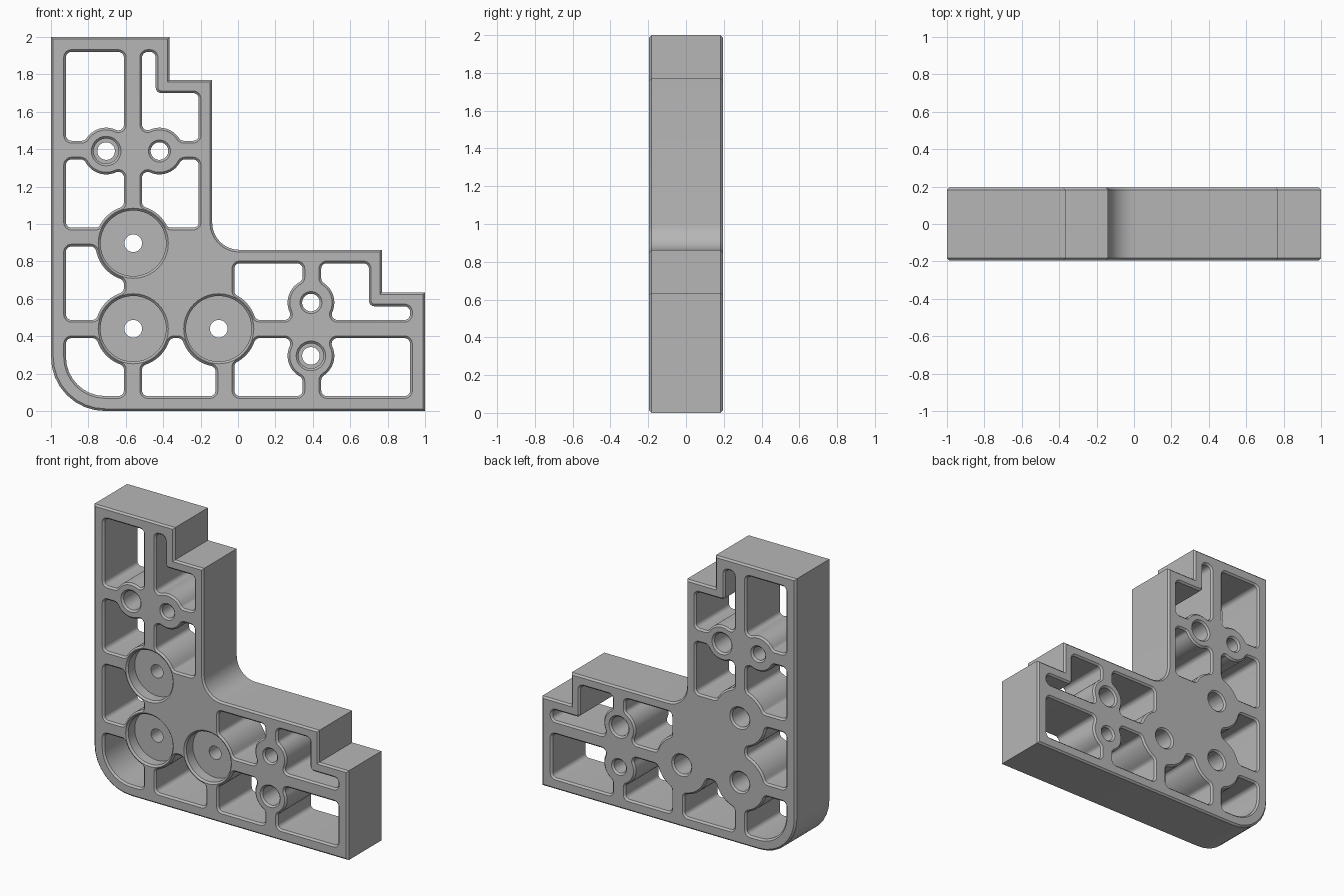
import bpy
import bmesh
import math
from mathutils import Vector, geometry

cube = bpy.data.objects.get("Cube")
if cube:
    bpy.data.objects.remove(cube, do_unlink=True)

HALF = 0.195      # half thickness
CH = 0.012        # chamfer
FILLET = 0.03
BORE, SEAT, CUP = 0.047, 0.067, 0.175

# Walls are named by travel direction, counter-clockwise around an opening
INWARD = {"down": Vector((1, 0)), "right": Vector((0, 1)),
          "up": Vector((-1, 0)), "left": Vector((0, -1))}

# Round bosses, in coordinates measured from the lower left corner
boss_a = (Vector((0.295, 1.39)), 0.125)
boss_b = (Vector((0.58, 1.39)), 0.125)
hub = (Vector((0.44, 0.44)), 0.203)
hub_up = (Vector((0.44, 0.897)), 0.203)


def is_line(edge):
    return isinstance(edge[0], str)


def axis_of(edge):
    return 0 if INWARD[edge[0]].x else 1


def meet(a, b, r, hint):
    """Centre of the fillet of radius r between two neighbouring edges."""
    if is_line(a) and is_line(b):
        na, nb = INWARD[a[0]], INWARD[b[0]]
        if na.x * nb.y - na.y * nb.x < 0:
            r = -r
        p = Vector((0, 0))
        for e in (a, b):
            k = axis_of(e)
            p[k] = e[1] + r * INWARD[e[0]][k]
        return p
    line, ring = (a, b) if is_line(a) else (b, a)
    k = axis_of(line)
    p, q = Vector((0, 0)), Vector((1, 1))
    p[k] = q[k] = line[1] + r * INWARD[line[0]][k]
    hits = geometry.intersect_line_sphere_2d(p, q, ring[0], ring[1] + r, False)
    return min((h for h in hits if h), key=lambda h: (h - hint).length)


def touch(edge, p):
    if is_line(edge):
        t = p.copy()
        t[axis_of(edge)] = edge[1]
        return t
    return edge[0] + (p - edge[0]).normalized() * edge[1]


def arc(centre, p, q, step):
    a, b = p - centre, q - centre
    start = math.atan2(a.y, a.x)
    sweep = math.remainder(math.atan2(b.y, b.x) - start, math.tau)
    n = max(2, math.ceil(abs(sweep) / step))
    return [centre + Vector((math.cos(start + sweep * i / n),
                             math.sin(start + sweep * i / n))) * a.length
            for i in range(n + 1)]


def outline(edges, hint=(0, 0), radius=FILLET):
    """Closed filleted loop; a line's third entry is the next corner's radius."""
    hint = Vector(hint)
    corners = []
    for i, a in enumerate(edges):
        b = edges[(i + 1) % len(edges)]
        r = a[2] if len(a) > 2 else radius
        c = meet(a, b, r, hint)
        corners.append([c] if r == 0 else arc(c, touch(a, c), touch(b, c), 0.2))
    loop = []
    for i, edge in enumerate(edges):
        if not is_line(edge):
            loop += arc(edge[0], corners[i - 1][-1], corners[i][0], 0.1)[1:-1]
        loop += corners[i]
    return loop


def inset(loop, d):
    """Shift a counter-clockwise loop to its inner side by d."""
    out = []
    for i, p in enumerate(loop):
        a = (p - loop[i - 1]).normalized()
        b = (loop[(i + 1) % len(loop)] - p).normalized()
        na, nb = Vector((-a.y, a.x)), Vector((-b.y, b.x))
        out.append(p + (na + nb) * (d / (1 + na.dot(nb))))
    return out


def swap(loop):
    """Mirror a loop across the diagonal of the bracket."""
    return [Vector((p.y, p.x)) for p in reversed(loop)]


bm = bmesh.new()
front_rim, back_rim = [], []


def wall(loop, profile):
    """Skin a wall through (inset, depth) stations and keep its rims."""
    rings = [[bm.verts.new((p.x - 1, y, p.y)) for p in inset(loop, d)]
             for d, y in profile]
    n = len(loop)
    for lo, hi in zip(rings, rings[1:]):
        for i in range(n):
            j = (i + 1) % n
            bm.faces.new((lo[i], lo[j], hi[j], hi[i]))
    for ring, rim in ((rings[0], front_rim), (rings[-1], back_rim)):
        rim.extend(bm.edges.get((ring[i - 1], ring[i])) for i in range(n))


def through(d):
    return [(d, -HALF), (0, CH - HALF), (0, HALF - CH), (d, HALF)]


def hole(centre, stations):
    """Turned hole from (radius, depth) stations."""
    loop = [centre + Vector((math.cos(t), math.sin(t))) * BORE
            for t in (math.tau * i / 40 for i in range(40))]
    wall(loop, [(BORE - r, y) for r, y in stations])


# Outer wall of the stepped L shape
wall(outline([("down", 0, 0.29), ("right", 0), ("up", 2), ("left", 0.635),
              ("up", 1.77), ("left", 0.862, 0.145), ("up", 0.862),
              ("left", 1.77), ("up", 0.635), ("left", 2)], radius=0),
     through(CH))

# Lightening pockets of the upright arm, repeated in the other arm
L, M, N, R = 0.08, 0.39, 0.487, 0.79
pockets = [
    outline([("down", L), ("right", 1.445), boss_a, ("up", M),
             ("left", 1.92)], (0.235, 1.69)),
    outline([("down", N), boss_b, ("right", 1.445), ("up", R),
             ("left", 1.70), ("up", 0.56), ("left", 1.92)], (0.65, 1.6)),
    outline([("down", L), ("right", 0.98), hub_up, ("up", M), boss_a,
             ("left", 1.345)], (0.235, 1.16)),
    outline([("down", N), hub_up, ("right", 0.98), ("up", R),
             ("left", 1.345), boss_b], (0.64, 1.16)),
    outline([("down", L), ("right", N), hub, ("up", M), hub_up,
             ("left", 0.88)], (0.235, 0.685)),
]
for pocket in pockets:
    wall(pocket, through(-CH))
    wall(swap(pocket), through(-CH))

# Corner pocket
wall(outline([("down", L, 0.21), ("right", L), ("up", M), hub, ("left", M)],
             (0.235, 0.235)), through(-CH))

# Cupped hub holes, with a wider bore from the back
floor, ledge = 0.085 - HALF, 0.0
cup = [(CUP + CH, -HALF), (CUP, CH - HALF), (CUP, floor), (BORE, floor),
       (BORE, ledge), (SEAT, ledge), (SEAT, HALF - CH), (SEAT + CH, HALF)]
for centre in (hub[0], hub_up[0], hub_up[0].yx):
    hole(centre, cup)

# Bolt holes, seated from the front or from the back
seated = [(SEAT + CH, -HALF), (SEAT, CH - HALF), (SEAT, 0.05), (BORE, 0.05),
          (BORE, HALF - CH), (BORE + CH, HALF)]
reverse_seated = [(r, -y) for r, y in reversed(seated)]
for (centre, _), profile in ((boss_a, seated), (boss_b, reverse_seated)):
    hole(centre, profile)
    hole(centre.yx, profile)

# Flat front and back faces
for rim, side in ((front_rim, -1), (back_rim, 1)):
    bmesh.ops.triangle_fill(bm, use_beauty=True, use_dissolve=False,
                            edges=rim, normal=(0, side, 0))
bmesh.ops.recalc_face_normals(bm, faces=bm.faces)

mesh = bpy.data.meshes.new("corner_bracket")
bm.to_mesh(mesh)
bm.free()
bracket = bpy.data.objects.new("corner_bracket", mesh)
bpy.context.collection.objects.link(bracket)

# Plain grey finish
grey = bpy.data.materials.new("plain_grey")
grey.use_nodes = True
colour = (0.47, 0.47, 0.47, 1)
grey.diffuse_color = colour
grey.node_tree.nodes["Principled BSDF"].inputs["Base Color"].default_value = colour
mesh.materials.append(grey)

bpy.ops.object.select_all(action="DESELECT")
bracket.select_set(True)
bpy.context.view_layer.objects.active = bracket
bpy.ops.object.shade_smooth_by_angle(angle=math.radians(30))
